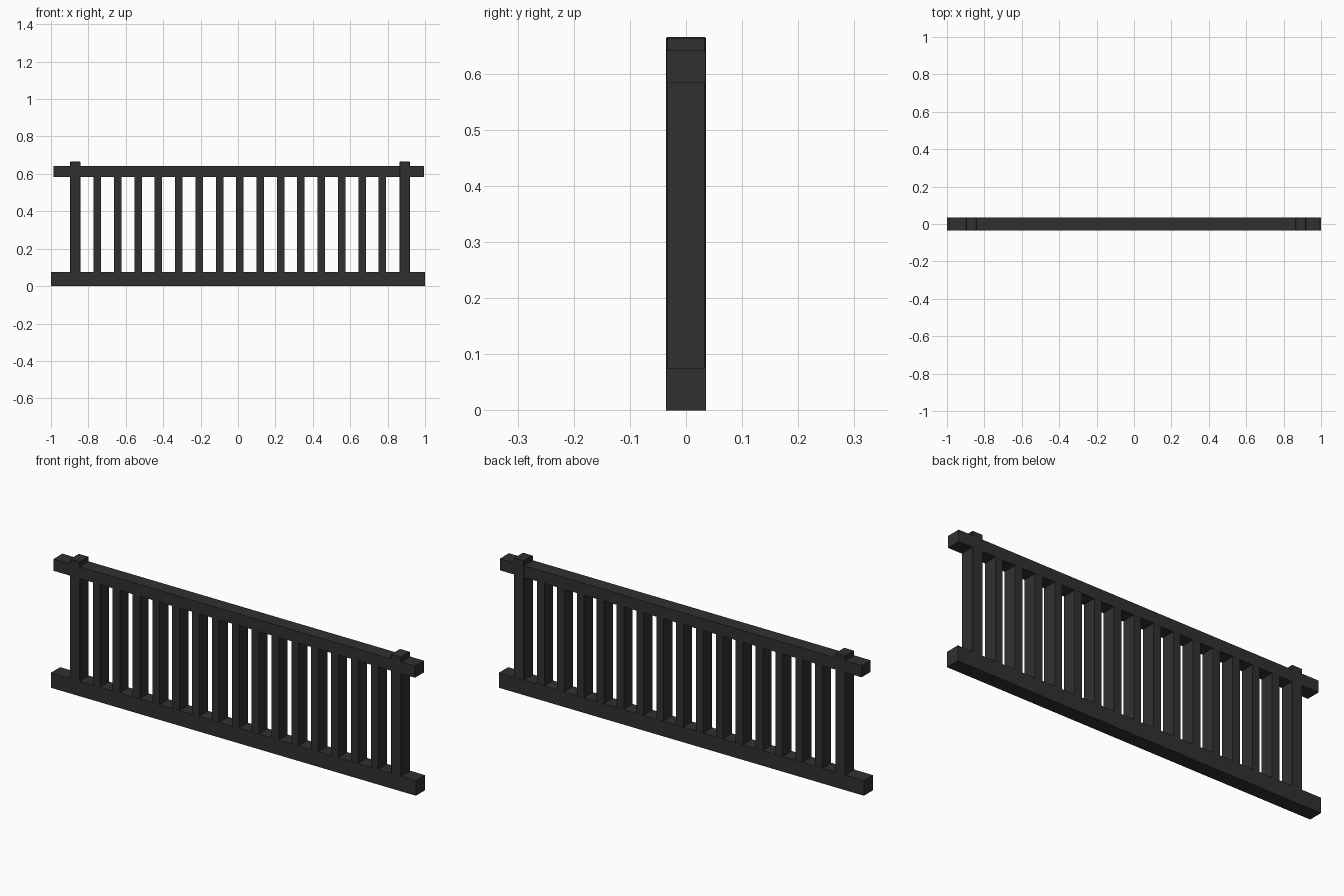
import bpy

if "Cube" in bpy.data.objects:
    bpy.data.objects.remove(bpy.data.objects["Cube"])

charcoal = bpy.data.materials.new("charcoal")
charcoal.diffuse_color = (0.03, 0.03, 0.03, 1)
charcoal.use_nodes = True
charcoal.node_tree.nodes["Principled BSDF"].inputs["Base Color"].default_value = charcoal.diffuse_color


def box(name, x0, x1, z0, z1, depth, bevel=0.0):
    """Box centred on y = 0, given by its x and z extents."""
    bpy.ops.mesh.primitive_cube_add(size=1, location=((x0 + x1) / 2, 0, (z0 + z1) / 2))
    ob = bpy.context.object
    ob.name = name
    ob.scale = (x1 - x0, depth, z1 - z0)
    bpy.ops.object.transform_apply(location=False, rotation=False, scale=True)
    ob.data.materials.append(charcoal)
    if bevel:
        mod = ob.modifiers.new("soft_edges", 'BEVEL')
        mod.width = bevel
        mod.segments = 1
    return ob


# Horizontal rails
box("bottom_rail", -1.0, 1.0, 0.0, 0.075, 0.071)
box("top_rail", -0.987, 0.995, 0.583, 0.641, 0.07)

# End posts rise through the top rail
for side, x in (("left", -0.87), ("right", 0.891)):
    box(side + "_post", x - 0.028, x + 0.028, 0.07, 0.665, 0.0705, 0.002)

# Evenly spaced balusters between the rails
COUNT, FIRST, LAST = 15, -0.752, 0.772
for i in range(COUNT):
    x = FIRST + (LAST - FIRST) * i / (COUNT - 1)
    box(f"baluster_{i + 1}", x - 0.02, x + 0.02, 0.07, 0.59, 0.069)
